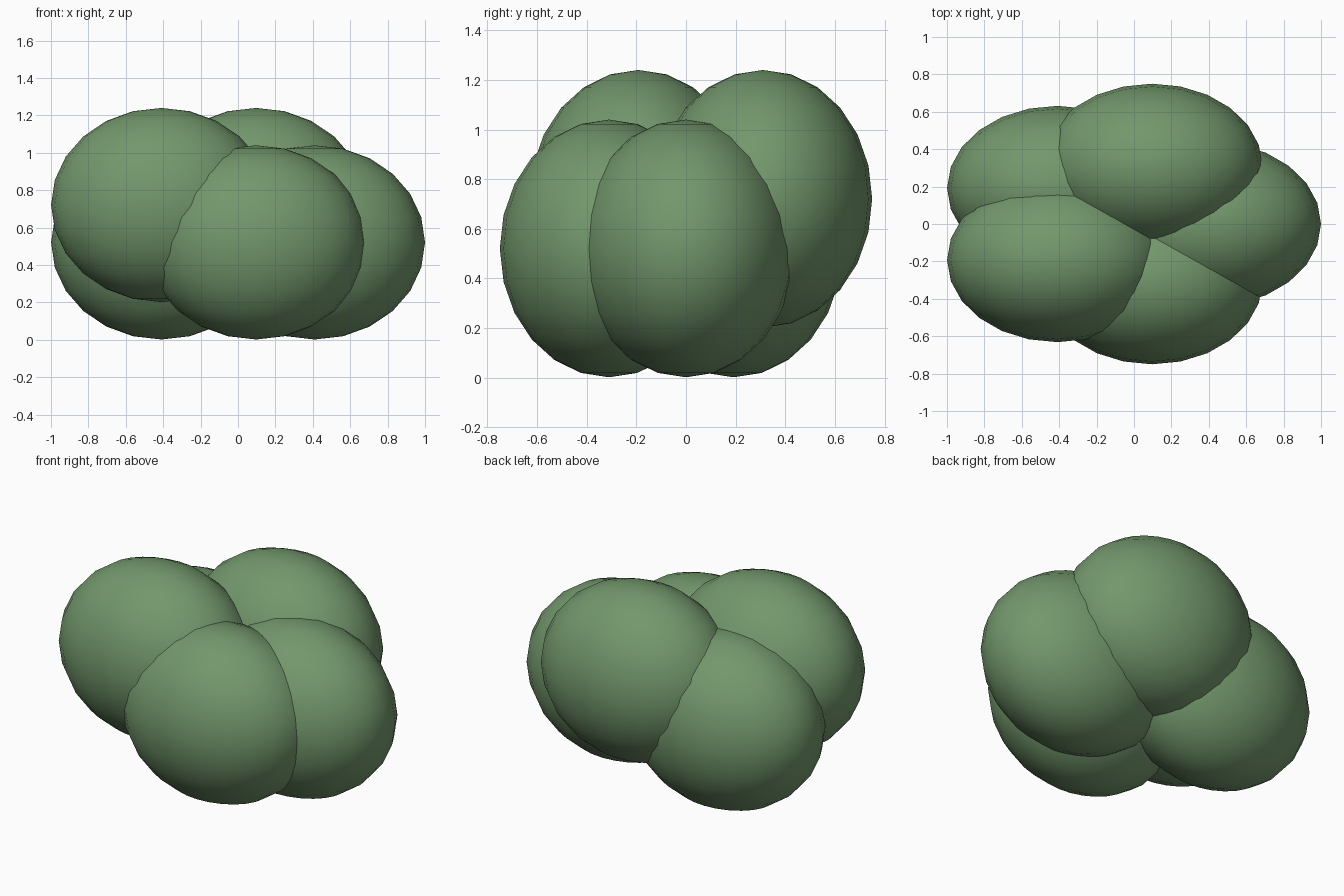
import bpy
from math import cos, sin, tau

if "Cube" in bpy.data.objects:
    bpy.data.objects.remove(bpy.data.objects["Cube"])

leaf = bpy.data.materials.new("leaf_green")
leaf.diffuse_color = (0.17, 0.31, 0.15, 1)
leaf.use_nodes = True
leaf.node_tree.nodes["Principled BSDF"].inputs["Base Color"].default_value = leaf.diffuse_color

# Ring of five overlapping leaf clumps, every second one raised
for i in range(5):
    a = tau * i / 5
    x = 0.453 * cos(a) - 0.043
    y = 0.326 * sin(a)
    z = 0.521 + 0.2 * (i % 2)
    bpy.ops.mesh.primitive_uv_sphere_add(segments=24, ring_count=12, radius=1, location=(x, y, z))
    clump = bpy.context.object
    clump.name = f"leaf_clump_{i + 1}"
    clump.scale = (0.59, 0.44, 0.519)
    bpy.ops.object.transform_apply(location=False, rotation=False, scale=True)
    bpy.ops.object.shade_smooth()
    clump.data.materials.append(leaf)
